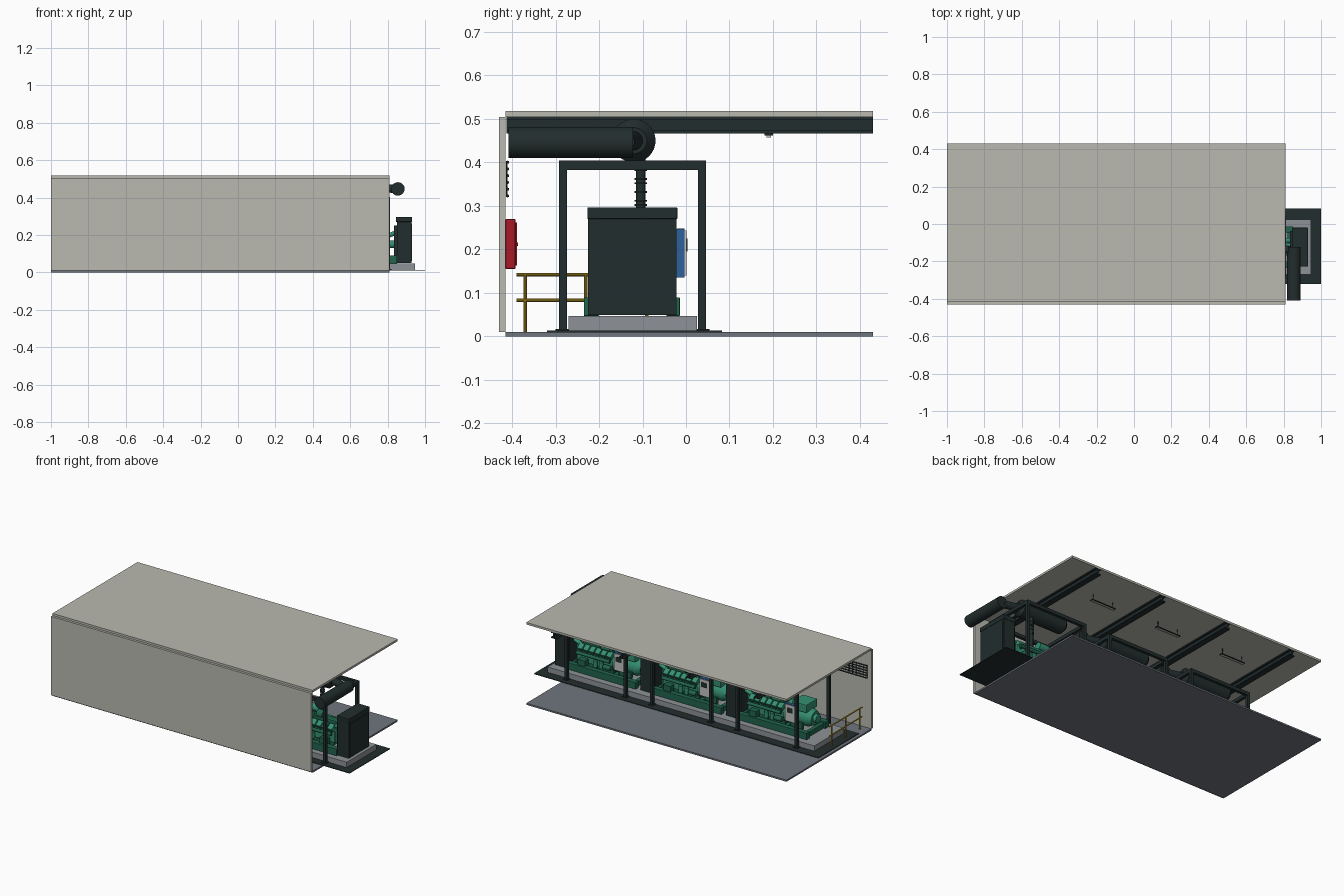
import bpy
import math
from mathutils import Vector

if "Cube" in bpy.data.objects:
    bpy.data.objects.remove(bpy.data.objects["Cube"])


def material(name, rgb):
    m = bpy.data.materials.new(name)
    m.use_nodes = True
    m.diffuse_color = (*rgb, 1)
    m.node_tree.nodes["Principled BSDF"].inputs["Base Color"].default_value = (*rgb, 1)
    return m


WALL = material("warm_grey_wall", (.49, .49, .44))
DARK = material("charcoal_steel", (.016, .026, .026))
FLOOR = material("slate_floor", (.16, .18, .21))
PLINTH = material("concrete_grey", (.27, .29, .31))
GREEN = material("engine_green", (.035, .28, .17))
DEEP = material("deep_green", (.015, .13, .075))
RED = material("cabinet_red", (.40, .01, .02))
BLUE = material("panel_blue", (.03, .12, .32))
YELLOW = material("safety_yellow", (.48, .31, .02))
PALE = material("pale_grey", (.55, .56, .54))


def box(name, x, y, z, mat, bevel=0):
    """Box from (min, max) ranges on each axis."""
    bpy.ops.mesh.primitive_cube_add(size=1, location=[sum(r) / 2 for r in (x, y, z)])
    o = bpy.context.object
    o.name = name
    o.scale = [r[1] - r[0] for r in (x, y, z)]
    bpy.ops.object.transform_apply(location=False, rotation=False, scale=True)
    o.data.materials.append(mat)
    if bevel:
        b = o.modifiers.new("bevel", "BEVEL")
        b.width = bevel
        b.segments = 2
    return o


def rod(name, a, b, r, mat, sides=20, r2=None):
    """Round bar or cone between two points."""
    a, b = Vector(a), Vector(b)
    bpy.ops.mesh.primitive_cone_add(vertices=sides, radius1=r, radius2=r if r2 is None else r2,
                                    depth=(b - a).length, location=(a + b) / 2)
    o = bpy.context.object
    o.name = name
    o.rotation_euler = (b - a).to_track_quat("Z", "Y").to_euler()
    o.data.materials.append(mat)
    bpy.ops.object.shade_smooth_by_angle(angle=math.radians(35))
    return o


# Building shell
ROOM_X = (-1, .81)
box("floor_slab", ROOM_X, (-.415, .43), (0, .01), FLOOR)
box("front_wall", ROOM_X, (-.43, -.415), (.01, .505), WALL)
box("roof_slab", ROOM_X, (-.415, .43), (.505, .518), WALL)

# Roof beams as I sections, with lamps between them
for i in range(4):
    x = .62 - .47 * i
    box("beam_web", (x - .005, x + .005), (-.413, .43), (.47, .503), DARK)
    for z in (.467, .499):
        box("beam_flange", (x - .018, x + .018), (-.413, .43), (z, z + .006), DARK)
    if i < 3:
        c = x - .235
        box("lamp_body", (c - .085, c + .085), (.18, .2), (.462, .468), DARK)
        box("lamp_tube", (c - .08, c + .08), (.185, .195), (.457, .462), PALE)
        for s in (-.07, .07):
            rod("lamp_stem", (c + s, .19, .467), (c + s, .19, .505), .002, DARK, 8)

# Ground plate and plinth under the machines
box("trench_plate", (-.98, 1), (-.32, .083), (.0095, .0135), DARK)
box("plinth", (-.91, .945), (-.27, .025), (.013, .047), PLINTH)

# Handrail at the far end
for z in (.083, .142):
    rod("hand_rail", (-.95, -.39, z), (-.95, -.07, z), .004, YELLOW, 10)
for y in (-.37, -.23, -.09):
    rod("rail_post", (-.95, y, .01), (-.95, y, .142), .004, YELLOW, 10)

# Wall grille
for i in range(6):
    z = .323 + .0155 * i
    rod("grille_bar", (-.97, -.41, z), (-.77, -.41, z), .0035, DARK, 8)
for i in range(9):
    x = -.97 + .025 * i
    rod("grille_upright", (x, -.412, .32), (x, -.412, .403), .002, DARK, 8)

# Wall cabinet
box("red_cabinet", (.25, .35), (-.415, -.392), (.155, .27), RED, .003)
box("cabinet_door", (.257, .343), (-.393, -.389), (.163, .262), RED)
rod("cabinet_knob", (.335, -.39, .212), (.335, -.386, .212), .004, RED, 12)


def support_frame(dx):
    x0, x1 = dx + .385, dx + .813
    ys = ((-.292, -.274), (.028, .046))
    xs = ((x0, x0 + .018), (x1 - .018, x1))
    for y in ys:
        for x in xs:
            box("frame_post", x, y, (.012, .384), DARK)
            box("post_foot", (x[0] - .008, x[1] + .008), (y[0] - .008, y[1] + .008), (.012, .017), DARK)
        box("frame_long_beam", (x0, x1), y, (.383, .404), DARK)
    for x in xs:
        box("frame_cross_beam", x, (-.292, .046), (.383, .404), DARK)


def exhaust(dx):
    y, z = -.12, .45
    rod("silencer", (dx + .43, y, z), (dx + .73, y, z), .05, DARK, 32)
    rod("silencer_nose", (dx + .73, y, z), (dx + .75, y, z), .05, DARK, 32, .03)
    rod("silencer_tail", (dx + .43, y, z), (dx + .41, y, z), .05, DARK, 32, .03)
    rod("silencer_outlet", (dx + .74, y, z), (dx + .835, y - .02, .447), .022, DARK)
    rod("wall_duct", (dx + .855, -.408, .446), (dx + .855, -.122, .446), .036, DARK, 32)
    px, py = dx + .66, -.104
    rod("riser_pipe", (px, py, .2), (px, py, .42), .011, DARK)
    for h in (.30, .31, .33, .35, .36, .38):
        rod("riser_flange", (px, py, h), (px, py, h + .004), .0145, DARK)


def radiator(dx):
    box("radiator_body", (dx + .85, dx + .928), (-.225, -.022), (.049, .27), DARK)
    box("radiator_header", (dx + .845, dx + .93), (-.227, -.02), (.27, .297), DARK, .002)
    box("radiator_panel", (dx + .927, dx + .931), (-.218, -.029), (.062, .262), DARK)
    box("fan_shroud", (dx + .835, dx + .851), (-.21, -.037), (.08, .25), DARK)
    rod("fan_hub", (dx + .80, -.122, .15), (dx + .836, -.122, .15), .02, GREEN)


def engine(dx):
    cy = -.122
    # Skid rails and cross members
    for y in ((-.235, -.2), (-.045, -.014)):
        box("skid_rail", (dx + .36, dx + .85), y, (.047, .09), DEEP, .002)
    for x in (.37, .52, .67, .82):
        box("skid_cross", (dx + x, dx + x + .025), (-.2, -.045), (.05, .08), DEEP)
    # Engine block
    box("oil_sump", (dx + .56, dx + .78), (cy - .04, cy + .04), (.065, .1), DEEP, .004)
    box("engine_block", (dx + .55, dx + .8), (cy - .06, cy + .06), (.095, .17), GREEN, .004)
    box("intake_manifold", (dx + .57, dx + .79), (cy - .022, cy + .022), (.17, .212), DEEP, .005)
    box("timing_cover", (dx + .8, dx + .813), (cy - .05, cy + .05), (.09, .19), GREEN, .004)
    for side in (-1, 1):
        for i in range(6):
            x = dx + .557 + .04 * i
            head = box("cylinder_head", (x, x + .034), (-.02, .02), (-.014, .014), GREEN, .003)
            head.location.y = cy + side * .053
            head.location.z = .183
            head.rotation_euler.x = -side * math.radians(35)
            rod("exhaust_port", (x + .017, cy + side * .055, .155),
                (x + .017, cy + side * .08, .155), .008, DEEP, 10)
        y = cy + side * .08
        rod("exhaust_manifold", (dx + .56, y, .155), (dx + .79, y, .155), .01, DEEP)
        rod("oil_filter", (dx + .62, y, .1), (dx + .62, y, .14), .013, GREEN)
        rod("fuel_filter", (dx + .66, y, .1), (dx + .66, y, .14), .013, GREEN)
        rod("starter_motor", (dx + .55, y, .115), (dx + .6, y, .115), .015, DEEP)
        box("engine_mount", (dx + .72, dx + .77), (y - .018, y + .018), (.085, .125), DEEP)
        rod("air_filter", (dx + .57, cy + side * .045, .225), (dx + .635, cy + side * .045, .225), .022, GREEN)
        rod("coolant_hose", (dx + .79, cy + side * .035, .19), (dx + .85, cy + side * .035, .215), .012, GREEN)
    rod("turbo_housing", (dx + .645, cy, .22), (dx + .685, cy, .22), .025, DEEP)
    # Alternator
    rod("flywheel_housing", (dx + .525, cy, .14), (dx + .552, cy, .14), .068, GREEN, 28)
    rod("alternator_body", (dx + .41, cy, .14), (dx + .525, cy, .14), .058, GREEN, 28)
    rod("alternator_cap", (dx + .41, cy, .14), (dx + .375, cy, .14), .058, GREEN, 28, .042)
    rod("exciter_cover", (dx + .375, cy, .14), (dx + .355, cy, .14), .026, GREEN)
    box("terminal_box", (dx + .4, dx + .5), (cy - .055, cy + .055), (.185, .235), GREEN, .004)
    for y in (-.19, -.075):
        box("alternator_foot", (dx + .42, dx + .5), (y, y + .02), (.08, .12), DEEP)
    # Control panel on the service side
    box("panel_bracket", (dx + .455, dx + .475), (-.07, -.02), (.15, .23), DARK)
    box("control_panel", (dx + .43, dx + .505), (-.022, -.003), (.135, .248), BLUE, .002)
    box("panel_face", (dx + .434, dx + .501), (-.003, .001), (.14, .243), PALE)
    box("panel_screen", (dx + .448, dx + .487), (.001, .003), (.195, .225), DARK)


# Three identical generator sets
for k in range(3):
    shift = -.595 * k
    support_frame(shift)
    exhaust(shift)
    radiator(shift)
    engine(shift)
